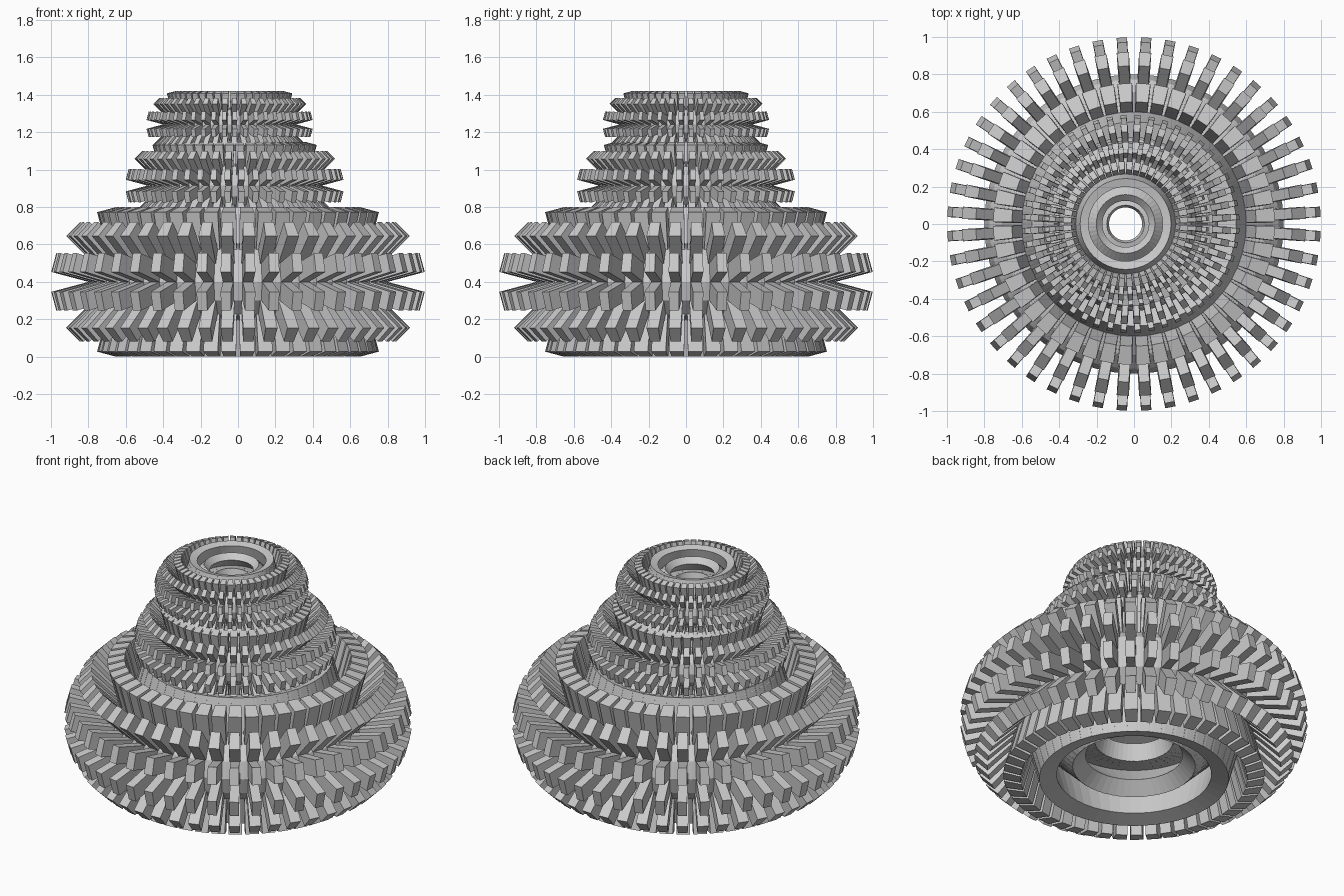
import bpy

if "Cube" in bpy.data.objects:
    bpy.data.objects.remove(bpy.data.objects["Cube"])

# Each tier is a 48 x 12 torus whose faces are split apart and thickened inward
# past the tube centre, so the inner faces emerge outside as rows of teeth.
def toothed_tier(name, x, z, size):
    bpy.ops.mesh.primitive_torus_add(
        location=(x, 0, z), major_segments=48, minor_segments=12,
        major_radius=0.6, minor_radius=0.2)
    tier = bpy.context.object
    tier.name = name
    tier.scale = (size, size, size)

    # separate every face
    split = tier.modifiers.new("separate_faces", 'EDGE_SPLIT')
    split.use_edge_angle = True
    split.split_angle = 0.0

    # push each face through to the opposite side
    thick = tier.modifiers.new("teeth", 'SOLIDIFY')
    thick.thickness = 0.593
    thick.offset = -1
    thick.use_even_offset = False
    return tier


# Stacked tiers, the upper two shifted slightly to the left
toothed_tier("bottom_tier", 0.0, 0.40, 1.0)
toothed_tier("middle_tier", -0.018, 0.915, 0.583)
toothed_tier("top_tier", -0.045, 1.242, 0.445)
